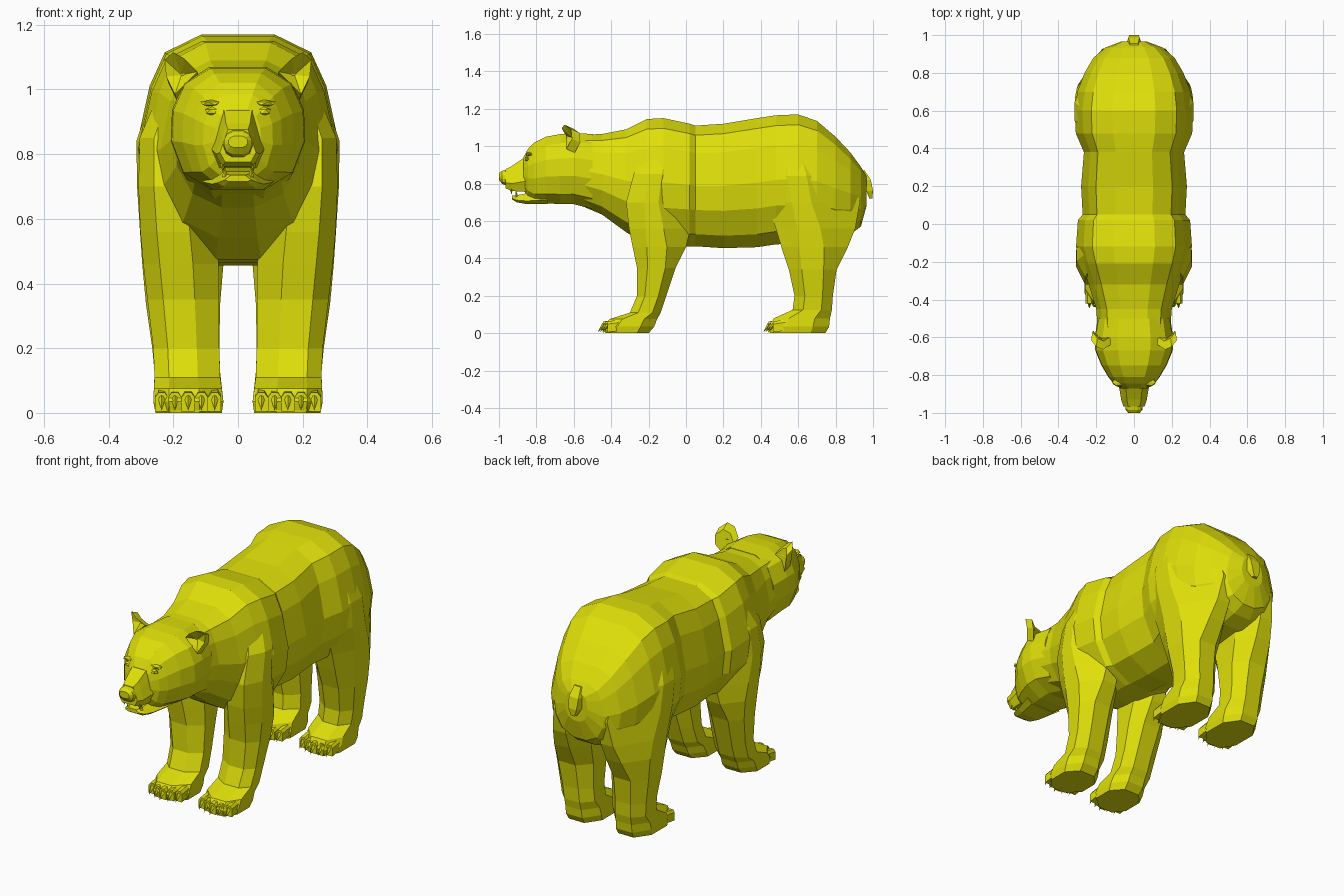
import bpy, bmesh
from mathutils import Vector

if "Cube" in bpy.data.objects:
    bpy.data.objects.remove(bpy.data.objects["Cube"], do_unlink=True)

fur = bpy.data.materials.new("yellow_fur")
fur.use_nodes = True
COLOUR = (0.74, 0.74, 0.003, 1)
fur.diffuse_color = COLOUR
fur.node_tree.nodes["Principled BSDF"].inputs["Base Color"].default_value = COLOUR


def finish(name, bm, mirror=False):
    bmesh.ops.recalc_face_normals(bm, faces=bm.faces)
    mesh = bpy.data.meshes.new(name)
    bm.to_mesh(mesh)
    bm.free()
    mesh.materials.append(fur)
    ob = bpy.data.objects.new(name, mesh)
    bpy.context.collection.objects.link(ob)
    if mirror:
        ob.modifiers.new("mirror", 'MIRROR')


def skin(bm, rings):
    """Bridge a list of equal-length point rings and cap both ends."""
    rows = [[bm.verts.new(p) for p in r] for r in rings]
    n = len(rows[0])
    for a, b in zip(rows, rows[1:]):
        for i in range(n):
            j = (i + 1) % n
            bm.faces.new((a[i], a[j], b[j], b[i]))
    bm.faces.new(rows[0])
    bm.faces.new(rows[-1])


# Half sections as (width share, height share), top to bottom
BARREL = [(.36, 1), (.72, .92), (.87, .77), (1, .5), (.95, .3), (.7, .1), (.25, 0)]
SKULL = [(.42, 1), (.8, .87), (.98, .65), (1, .4), (.82, .14), (.4, 0)]
SNOUT = [(.55, 1), (.75, .7), (1, .3), (.7, 0)]


def body_loft(name, half, stations):
    """Stations: y, bottom, top, half width."""
    section = half + [(-w, h) for w, h in reversed(half)]
    bm = bmesh.new()
    skin(bm, [[(w * hw, y, lo + h * (hi - lo)) for w, h in section]
              for y, lo, hi, hw in stations])
    finish(name, bm)


def add_spike(bm, base, tip, radius):
    """Four-sided claw or tooth."""
    base, tip = Vector(base), Vector(tip)
    axis = (tip - base).normalized()
    u = axis.cross(Vector((1, 0, 0))).normalized() * radius
    v = axis.cross(u)
    ring = [bm.verts.new(base + d) for d in (u, v, -u, -v)]
    end = bm.verts.new(tip)
    for i in range(4):
        bm.faces.new((ring[i], ring[(i + 1) % 4], end))
    bm.faces.new(ring)


def leg_pair(name, levels):
    """Levels: z, front y, back y, inner x, outer x."""
    bm = bmesh.new()
    rings = []
    for z, y0, y1, x0, x1 in levels:
        w, d = x1 - x0, y1 - y0
        # The rear corner rounds off more towards the haunch
        rear = min(.52, .27 + max(0, z - .35) * .8)
        rings.append([(x0 + w * .34, y0, z), (x1 - w * .22, y0, z),
                      (x1, y0 + d * .27, z), (x1, y1 - d * rear, z),
                      (x1 - w * rear, y1, z), (x0 + w * .27, y1, z),
                      (x0, y1 - d * .27, z), (x0, y0 + d * .27, z)])
    skin(bm, rings)
    finish(name, bm, True)
    # Toes and claws along the paw front
    front = levels[1][1]
    toes, claws = bmesh.new(), bmesh.new()
    for i in range(5):
        x = .072 + i * .041
        y = front + .006 + .012 * abs(i - 2)
        skin(toes, [[(x + dx, y + back, z + back * .15) for dx, z in
                     ((-.02, .006), (.02, .006), (.02, .05), (.01, .064),
                      (-.01, .064), (-.02, .05))] for back in (-.01, .1)])
        add_spike(claws, (x, y - .005, .047), (x, y - .038, .006), .012)
    finish(name + "_toes", toes, True)
    finish(name + "_claws", claws, True)


body_loft("torso", BARREL, [
    (-.58, .69, 1.06, .19), (-.45, .635, 1.065, .2), (-.32, .54, 1.09, .24),
    (-.21, .475, 1.145, .28), (-.12, .465, 1.15, .307), (.02, .465, 1.12, .297),
    (.05, .465, 1.11, .272), (.2, .455, 1.12, .28), (.38, .46, 1.15, .265),
    (.48, .475, 1.165, .308), (.6, .48, 1.17, .314), (.7, .49, 1.135, .3),
    (.8, .5, 1.05, .262), (.88, .53, .965, .215), (.935, .57, .89, .15),
    (.965, .68, .84, .07)])

body_loft("head", SKULL, [
    (-.5, .665, 1.065, .192), (-.6, .69, 1.07, .208), (-.67, .69, 1.065, .205),
    (-.75, .695, 1.05, .172), (-.81, .70, 1.02, .136), (-.845, .725, .985, .108),
    (-.87, .77, .94, .07)])

body_loft("muzzle", SNOUT, [
    (-.82, .76, .985, .092), (-.87, .757, .935, .078), (-.93, .76, .895, .068),
    (-.965, .775, .876, .056)])
body_loft("nose", SKULL, [
    (-.94, .78, .878, .045), (-.985, .80, .868, .044), (-1, .82, .856, .03)])
body_loft("lower_jaw", SNOUT, [
    (-.74, .69, .77, .11), (-.85, .69, .748, .08), (-.905, .70, .738, .064),
    (-.93, .715, .735, .04)])

leg_pair("front_legs", [
    (0, -.43, -.2, .05, .255), (.035, -.44, -.17, .045, .262),
    (.075, -.41, -.155, .05, .26), (.11, -.3, -.135, .055, .258),
    (.2, -.262, -.105, .058, .262), (.35, -.262, -.055, .058, .28),
    (.46, -.285, 0, .06, .293), (.56, -.305, .025, .07, .302),
    (.7, -.32, .04, .09, .308), (.85, -.28, .035, .1, .304),
    (1, -.2, .01, .1, .24)])

leg_pair("hind_legs", [
    (0, .45, .745, .05, .255), (.035, .445, .765, .045, .262),
    (.08, .47, .77, .05, .26), (.125, .57, .78, .055, .258),
    (.2, .58, .785, .058, .265), (.34, .55, .805, .055, .285),
    (.46, .51, .865, .045, .296), (.56, .48, .905, .035, .303),
    (.7, .43, .93, .03, .312), (.84, .42, .89, .04, .314),
    (1, .45, .76, .08, .262)])

# Ears: cupped leaf shapes leaning outwards
bm = bmesh.new()
rim = [(.125, -.64, 1.055), (.165, -.665, 1.095), (.2, -.65, 1.115),
       (.227, -.615, 1.092), (.222, -.61, 1.04), (.195, -.64, .985)]
front = [bm.verts.new(p) for p in rim]
back = [bm.verts.new((x * .97, y + .045, z - .02)) for x, y, z in rim]
hollow = bm.verts.new((.175, -.605, 1.045))
bm.faces.new(back)
for i in range(6):
    j = (i + 1) % 6
    bm.faces.new((front[i], front[j], hollow))
    bm.faces.new((front[i], front[j], back[j], back[i]))
finish("ears", bm, True)

# Eyes with brow ridges
for name, pos, size in (("eyes", (.08, -.85, .932), (.024, .014, .014)),
                        ("brows", (.082, -.838, .957), (.038, .022, .011))):
    bm = bmesh.new()
    bmesh.ops.create_icosphere(bm, subdivisions=1, radius=1)
    bmesh.ops.scale(bm, vec=size, verts=bm.verts)
    bmesh.ops.translate(bm, vec=pos, verts=bm.verts)
    finish(name, bm, True)

# Lower and upper canine teeth
bm = bmesh.new()
add_spike(bm, (.04, -.905, .73), (.042, -.91, .766), .009)
add_spike(bm, (.048, -.935, .772), (.046, -.932, .742), .009)
finish("teeth", bm, True)

# Short hanging tail
bm = bmesh.new()
skin(bm, [[(-w, y - t, z), (w, y - t, z), (w * .7, y + t, z), (-w * .7, y + t, z)]
          for z, y, w, t in ((.87, .935, .03, .02), (.82, .968, .042, .02),
                             (.76, .982, .036, .018), (.72, .988, .016, .008))])
finish("tail", bm, False)
